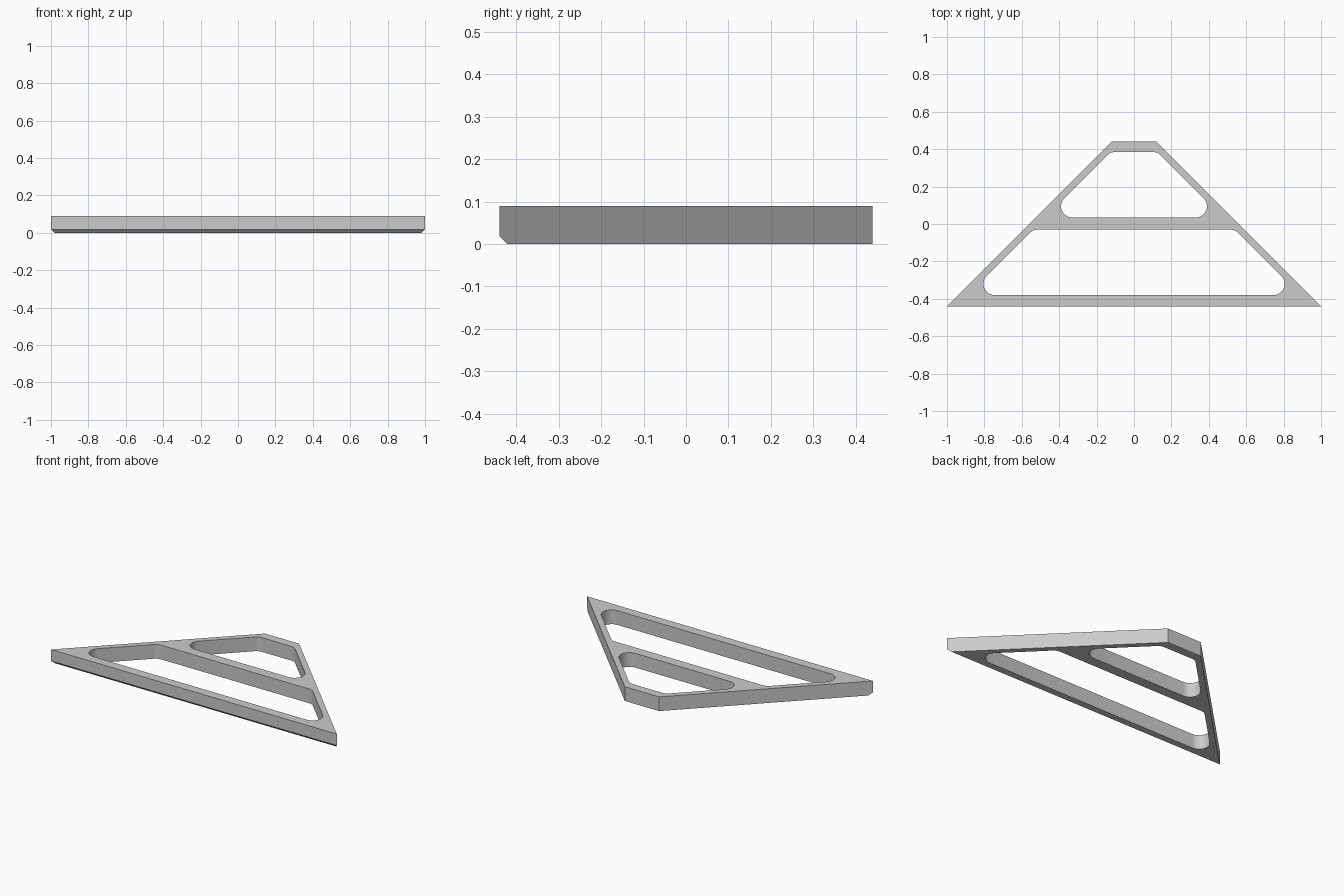
import bpy, bmesh, math
from mathutils import Vector

cube = bpy.data.objects.get("Cube")
if cube:
    bpy.data.objects.remove(cube)

HEIGHT = 0.09
CHAMFER = 0.018
SLANT = 0.51      # x + y along the slanted side of both windows
RADIUS = 0.06

grey = bpy.data.materials.new("plain grey")
grey.use_nodes = True
colour = (0.6, 0.6, 0.6, 1)
grey.diffuse_color = colour
grey.node_tree.nodes["Principled BSDF"].inputs["Base Color"].default_value = colour


def trapezoid(low, high, slant):
    """Corners of a symmetric trapezoid with 45 degree sides."""
    return [Vector((x, y)) for x, y in ((low - slant, low), (slant - low, low),
                                        (slant - high, high), (high - slant, high))]


def rounded(corners, radius, steps=10):
    """Replace every corner with a tangent arc."""
    points = []
    for i, corner in enumerate(corners):
        a = (corners[i - 1] - corner).normalized()
        b = (corners[(i + 1) % len(corners)] - corner).normalized()
        half = a.angle(b) / 2
        centre = corner + (a + b).normalized() * radius / math.sin(half)
        start = corner + a * radius / math.tan(half) - centre
        sweep = math.pi - 2 * half
        for s in range(steps + 1):
            t = sweep * s / steps
            c, n = math.cos(t), math.sin(t)
            points.append(centre + Vector((start.x * c - start.y * n,
                                           start.x * n + start.y * c)))
    return points


# Flat outline with two rounded windows
bm = bmesh.new()
loops = [trapezoid(-0.44, 0.44, 0.56),
         rounded(trapezoid(-0.38, -0.03, SLANT), RADIUS),
         rounded(trapezoid(0.035, 0.385, SLANT), RADIUS)]
edges = []
for loop in loops:
    verts = [bm.verts.new((p.x, p.y, 0)) for p in loop]
    edges += [bm.edges.new((v, verts[i - 1])) for i, v in enumerate(verts)]
bmesh.ops.triangle_fill(bm, edges=edges, use_beauty=True, normal=(0, 0, 1))

# Thickness
result = bmesh.ops.extrude_face_region(bm, geom=bm.faces[:], use_keep_orig=True)
top = [g for g in result["geom"] if isinstance(g, bmesh.types.BMVert)]
bmesh.ops.translate(bm, verts=top, vec=(0, 0, HEIGHT))

# Chamfer along the lower front edge
cut = bmesh.ops.bisect_plane(bm, geom=bm.verts[:] + bm.edges[:] + bm.faces[:],
                             plane_co=(0, -0.44, CHAMFER), plane_no=(0, -1, -1),
                             clear_outer=True)
rim = [g for g in cut["geom_cut"] if isinstance(g, bmesh.types.BMEdge)]
bmesh.ops.holes_fill(bm, edges=rim, sides=0)
bmesh.ops.recalc_face_normals(bm, faces=bm.faces[:])
bmesh.ops.dissolve_limit(bm, angle_limit=0.01, verts=bm.verts[:], edges=bm.edges[:])
bmesh.ops.triangulate(bm, faces=[f for f in bm.faces if len(f.verts) > 4])

mesh = bpy.data.meshes.new("window_frame")
bm.to_mesh(mesh)
bm.free()
mesh.materials.append(grey)
frame = bpy.data.objects.new("window_frame", mesh)
bpy.context.collection.objects.link(frame)

# Smooth only the rounded window corners
bpy.context.view_layer.objects.active = frame
frame.select_set(True)
bpy.ops.object.shade_smooth_by_angle(angle=math.radians(25))
